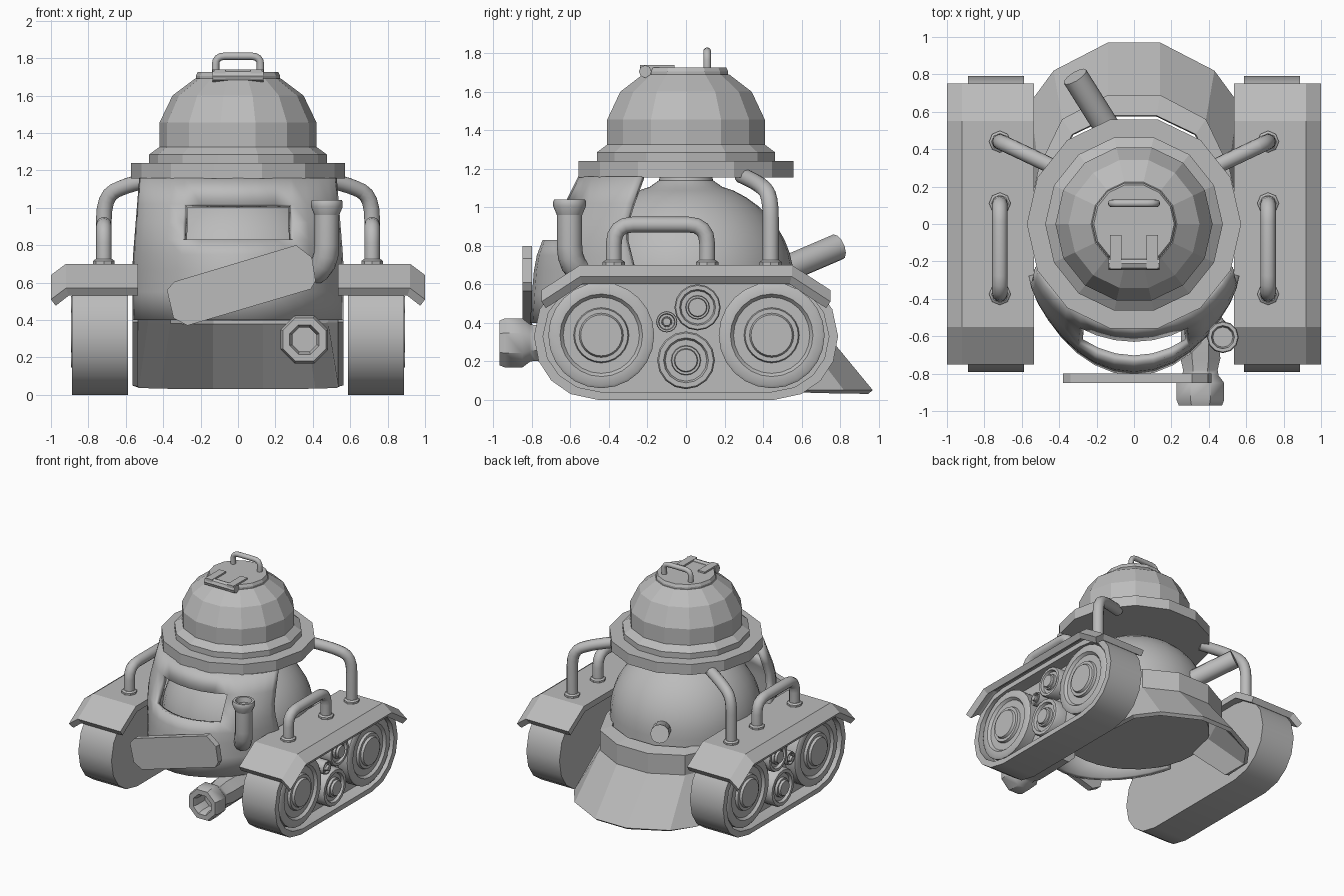
import bpy, bmesh
from math import sin, cos, pi, radians
from mathutils import Vector

if "Cube" in bpy.data.objects:
    bpy.data.objects.remove(bpy.data.objects["Cube"])

GREY = (0.5, 0.5, 0.5, 1)
grey = bpy.data.materials.new("grey_metal")
grey.use_nodes = True
grey.diffuse_color = GREY
grey.node_tree.nodes["Principled BSDF"].inputs["Base Color"].default_value = GREY


def smooth_object(ob):
    bpy.ops.object.select_all(action='DESELECT')
    ob.select_set(True)
    bpy.context.view_layer.objects.active = ob
    bpy.ops.object.shade_smooth_by_angle(angle=radians(38))


def finish(bm, name, smooth=True):
    bmesh.ops.recalc_face_normals(bm, faces=bm.faces)
    mesh = bpy.data.meshes.new(name)
    bm.to_mesh(mesh)
    bm.free()
    mesh.materials.append(grey)
    ob = bpy.data.objects.new(name, mesh)
    bpy.context.collection.objects.link(ob)
    if smooth:
        smooth_object(ob)
    return ob


def loft(name, rings, smooth=True):
    """Skin closed rings of points, with end caps."""
    bm = bmesh.new()
    loops = [[bm.verts.new(p) for p in ring] for ring in rings]
    n = len(loops[0])
    for a, b in zip(loops, loops[1:]):
        for i in range(n):
            j = (i + 1) % n
            bm.faces.new((a[i], a[j], b[j], b[i]))
    bm.faces.new(loops[0])
    bm.faces.new(loops[-1])
    return finish(bm, name, smooth)


def sheet(name, rows, thickness, outward, smooth=False, hole=lambda i, j: False):
    """Open grid of points, thickened away from the outward side of its first face."""
    bm = bmesh.new()
    grid = [[bm.verts.new(p) for p in row] for row in rows]
    for i, (a, b) in enumerate(zip(grid, grid[1:])):
        for j in range(len(a) - 1):
            if not hole(i, j):
                bm.faces.new((a[j], a[j + 1], b[j + 1], b[j]))
    ob = finish(bm, name, smooth)
    if ob.data.polygons[0].normal.dot(Vector(outward)) < 0:
        ob.data.flip_normals()
    mod = ob.modifiers.new("thickness", 'SOLIDIFY')
    mod.thickness = thickness
    mod.offset = -1
    mod.use_even_offset = True


def lathe(name, profile, segs, base=(0, 0, 0), axis=(0, 0, 1), smooth=True, phase=0.0):
    """Turn (radius, height) pairs around an axis."""
    rot = Vector((0, 0, 1)).rotation_difference(Vector(axis))
    turn = [2 * pi * (i + phase) / segs for i in range(segs)]
    loft(name, [[Vector(base) + rot @ Vector((r * cos(t), r * sin(t), h)) for t in turn]
                for r, h in profile], smooth)


def pipe(name, points, radius, bend=0.08):
    """Round bar along a path with rounded corners."""
    pts = [Vector(p) for p in points]
    path = [pts[0]]
    for a, b, c in zip(pts, pts[1:], pts[2:]):
        p = b + (a - b).normalized() * min(bend, (a - b).length * 0.49)
        q = b + (c - b).normalized() * min(bend, (c - b).length * 0.49)
        path += [p * (1 - t) ** 2 + b * 2 * t * (1 - t) + q * t * t for t in (0, .25, .5, .75, 1)]
    path.append(pts[-1])
    curve = bpy.data.curves.new(name, 'CURVE')
    curve.dimensions = '3D'
    curve.bevel_depth = radius
    curve.bevel_resolution = 4
    curve.use_fill_caps = True
    spline = curve.splines.new('POLY')
    spline.points.add(len(path) - 1)
    for sp, p in zip(spline.points, path):
        sp.co = (*p, 1)
    curve.materials.append(grey)
    ob = bpy.data.objects.new(name, curve)
    bpy.context.collection.objects.link(ob)
    bpy.ops.object.select_all(action='DESELECT')
    ob.select_set(True)
    bpy.context.view_layer.objects.active = ob
    bpy.ops.object.convert(target='MESH')
    smooth_object(bpy.context.object)


def box(name, lo, hi):
    loft(name, [[(lo[0], lo[1], z), (hi[0], lo[1], z), (hi[0], hi[1], z), (lo[0], hi[1], z)]
                for z in (lo[2], hi[2])], False)


# Faceted dome with its brim and lid
lathe("dome", [(.50, 1.155), (.573, 1.155), (.573, 1.24), (.475, 1.24), (.475, 1.285),
               (.42, 1.325), (.42, 1.455), (.35, 1.6), (.23, 1.69), (.2, 1.69)], 14, smooth=False)
lathe("lid", [(.225, 1.68), (.225, 1.705), (.215, 1.725)], 14, smooth=False)
pipe("lid_handle", [(-.12, .11, 1.72), (-.12, .11, 1.81), (.12, .11, 1.81), (.12, .11, 1.72)], .02, .05)
lathe("hinge_pin", [(.033, -.135), (.033, .135)], 8, (0, -.212, 1.705), (1, 0, 0))
for s in (-1, 1):
    box("hinge_strap", (s * .097 - .03, -.24, 1.69), (s * .097 + .03, -.06, 1.738))

# Round inner body with a neck
body = [(.56, .40), (.56, .62)]
body += [(.56 * cos(radians(a)), .62 + .52 * sin(radians(a))) for a in range(8, 65, 8)]
lathe("body", body + [(.19, 1.105), (.14, 1.14), (.13, 1.2)], 32)

# Rear collar and flared rear skirt, an open shell
rear = [(.05, [(.565, .42), (.555, .65), (.43, .82), (.14, .97)]),
        (.39, [(.565, .05), (.51, .30), (.385, .56), (.14, .69)]),
        (.55, [(.565, .05), (.51, .30), (.385, .56), (.14, .69)]),
        (.57, [(.49, .05), (.44, .27), (.33, .48), (.12, .58)])]
sheet("rear_skirt", [[(x, y, z) for x, y in half] + [(-x, y, z) for x, y in reversed(half)]
                     for z, half in rear], .03, (1, 0, 0))

# Curved front apron with a viewing slot: height, front depth, side edge depth
levels = [(.40, .81, .25), (.55, .80, .25), (.67, .79, .27), (.75, .775, .29), (.83, .745, .31),
          (.92, .69, .31), (1.02, .63, .28), (1.16, .56, .23)]
SLOT = 57.5
angles = [0, 12, 24, 36, 47, SLOT, 68, 79, 90]
angles += [180 - a for a in reversed(angles[:-1])]
sheet("front_apron",
      [[((.565 - max(0, z - .7) * .08) * cos(radians(a)),
        -edge - (front - edge) * abs(sin(radians(a))) ** 1.4, z) for a in angles]
       for z, front, edge in levels],
      .045, (1, 0, 0), True,
      lambda i, j: .8 < levels[i][0] < 1 and SLOT <= angles[j] < 180 - SLOT)

# Tilted front plate
outline = [(-.38, .56), (-.34, .605), (.31, .80), (.395, .735), (.415, .61), (.39, .565), (-.27, .37), (-.345, .41)]
loft("front_plate", [[(x, y, z) for x, z in outline] for y in (-.85, -.80)], False)

# Upright funnel, low front horn and rear stub pipe
pipe("funnel_pipe", [(.475, -.605, 1.0), (.475, -.605, .68), (.33, -.44, .62)], .066, .12)
lathe("funnel_mouth", [(.066, .96), (.085, 1.005), (.085, 1.03), (.08, 1.04), (.062, 1.04), (.05, .98)],
      12, (.475, -.605, 0))
lathe("horn", [(.11, -.4), (.115, -.06), (.10, 0), (.105, .03), (.138, .07), (.138, .16), (.125, .19),
               (.085, .19), (.07, .15), (.07, .06)], 8, (.355, -.78, .295), (0, -1, 0), phase=.5)
lathe("rear_pipe", [(.07, 0), (.07, .45)], 12, (-.09, .43, .64), (-.22, .35, .15))

# Tracks, wheels, fenders and bars, one set on each side
quarter = [(.46, 0), (.60, .03), (.70, .10), (.765, .2), (.79, .33), (.76, .47), (.69, .57), (.60, .63), (.46, .65)]
loop = quarter + [(-y, z) for y, z in reversed(quarter)]
wheels = [("front_wheel", -.44, .335, .275, .115), ("rear_wheel", .445, .335, .275, .115),
          ("lower_roller", 0, .205, .15, .062), ("upper_roller", .06, .48, .12, .05),
          ("idler", -.1, .405, .055, .022)]
for side, s in (("left", 1), ("right", -1)):
    loft(side + "_track", [[(s * x, y * k, .325 + (z - .325) * (2 * k - 1)) for y, z in loop]
                           for x, k in ((.588, 1), (.887, 1), (.887, .94), (.78, .94))])

    for part, y, z, r, hub in wheels:
        rim = [(r, .76), (r, .865), (r * .95, .875), (r * .78, .875), (r * .72, .855),
               (hub * 1.25, .855), (hub * 1.2, .875), (hub, .875), (hub * .93, .893)]
        lathe(side + "_" + part, rim, 24 if r > .2 else 16, (0, y, z), (s, 0, 0))

    sheet(side + "_fender",
          [[(s * x, y, .70 - (.13 if abs(y) > .6 else 0) - (.06 if x > .95 else 0))
            for x in (.535, .92, 1.0)] for y in (-.75, -.55, .55, .75)], .048, (0, 0, 1))

    x = s * .717
    pipe(side + "_grab_bar", [(x, -.375, .69), (x, -.375, .91), (x, .11, .91), (x, .11, .69)], .041, .1)
    pipe(side + "_support_arm", [(x, .44, .69), (x, .44, 1.06), (s * .6, .385, 1.12), (s * .40, .29, 1.165)], .042, .12)
    for y in (-.375, .11, .44):
        lathe(side + "_bar_foot", [(.058, .69), (.058, .715), (.045, .725)], 8, (x, y, 0))
